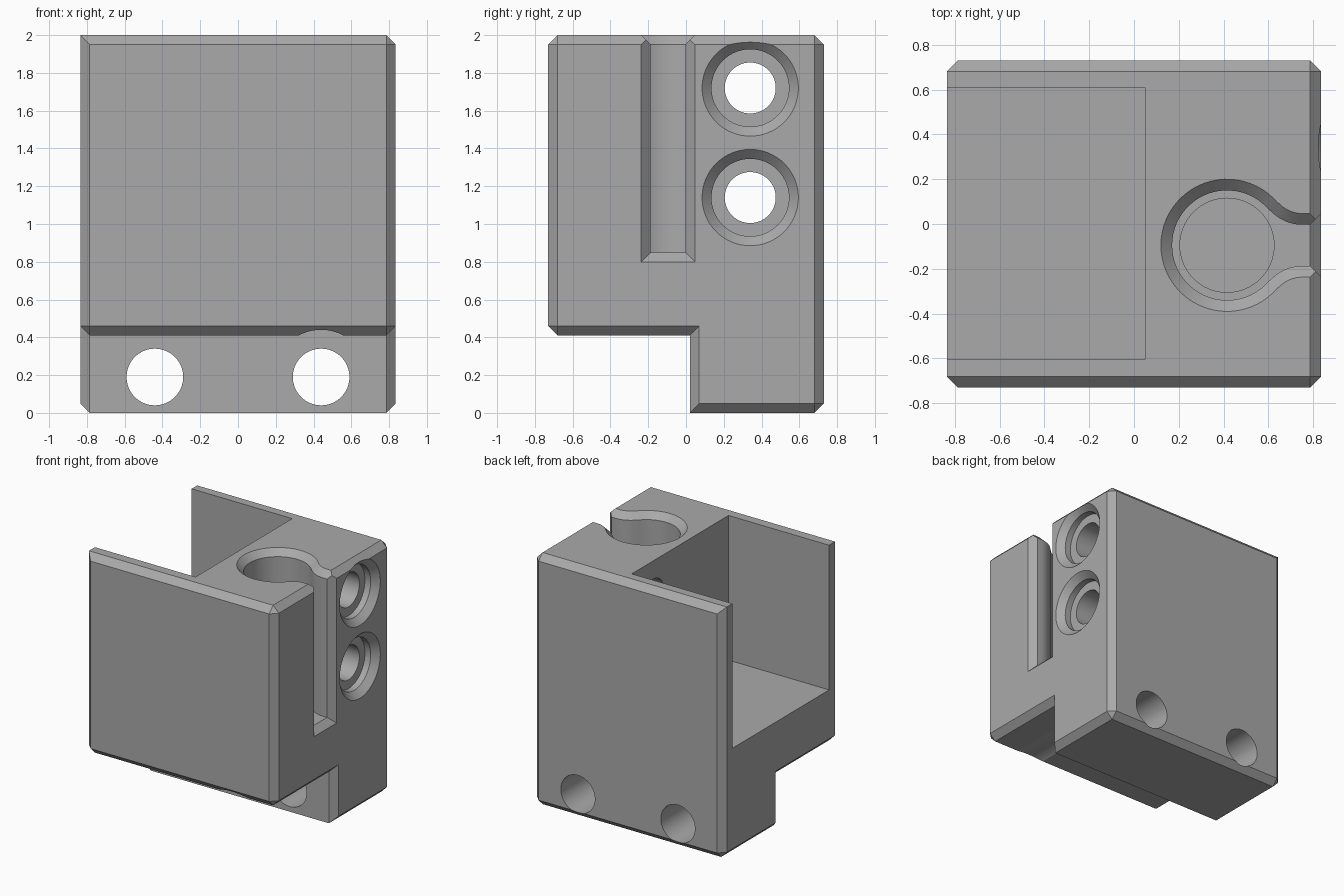
import bpy, bmesh
from math import sin, cos, pi, atan2, hypot

old = bpy.data.objects.get("Cube")
if old:
    bpy.data.objects.remove(old, do_unlink=True)

metal = bpy.data.materials.new("plain_grey")
metal.use_nodes = True
GREY = (0.4, 0.4, 0.4, 1)
metal.diffuse_color = GREY
metal.node_tree.nodes["Principled BSDF"].inputs["Base Color"].default_value = GREY


def loft(name, rings):
    """Closed solid through matching rings of points."""
    bm = bmesh.new()
    loops = [[bm.verts.new(p) for p in ring] for ring in rings]
    n = len(loops[0])
    for a, b in zip(loops, loops[1:]):
        for i in range(n):
            j = (i + 1) % n
            bm.faces.new((a[i], a[j], b[j], b[i]))
    bm.faces.new(loops[0])
    bm.faces.new(loops[-1])
    bmesh.ops.remove_doubles(bm, verts=bm.verts, dist=1e-5)
    bmesh.ops.recalc_face_normals(bm, faces=bm.faces)
    mesh = bpy.data.meshes.new(name)
    bm.to_mesh(mesh)
    bm.free()
    mesh.materials.append(metal)
    obj = bpy.data.objects.new(name, mesh)
    bpy.context.collection.objects.link(obj)
    return obj


def turned(name, axis, centre, steps, sides=64):
    """Round solid along an axis from (position, radius) steps."""
    u, v = centre
    rings = []
    for pos, r in steps:
        ring = []
        for i in range(sides):
            p = [u + r * cos(2 * pi * i / sides), v + r * sin(2 * pi * i / sides)]
            p.insert("xyz".index(axis), pos)
            ring.append(p)
        rings.append(ring)
    return loft(name, rings)


def box(name, x0, x1, y0, y1, z0, z1):
    base = [(x0, y0), (x1, y0), (x1, y1), (x0, y1)]
    return loft(name, [[(x, y, z) for x, y in base] for z in (z0, z1)])


# Main block: stepped side profile with chamfered ends
W, C = 0.835, 0.05
side = [(-.68, .41), (-.73, .46), (-.73, 1.95), (-.68, 2), (.68, 2),
        (.73, 1.95), (.73, C), (.68, 0), (.02, 0), (.02, .41)]


def end_cap(y, z, top):
    if z < C:
        z = C
    elif z == .41:
        z = .46
    elif z > 1.9:
        z = top
    if y == .02:
        y += C
    return max(-.68, min(.68, y)), z


body = loft("mounting_block", [
    [(-W, *end_cap(y, z, 2)) for y, z in side],
    [(-W + C, y, z) for y, z in side],
    [(W - C, y, z) for y, z in side],
    [(W, *end_cap(y, z, 1.95)) for y, z in side]])

# Deep pocket open to the top and the right side
cutters = [box("pocket_cutter", -1, .05, -.605, .61, .85, 2.2)]

# Counterbored screw holes in the left side
for z in (1.72, 1.14):
    cutters.append(turned("screw_hole_cutter", "x", (.34, z),
                          [(-.1, .135), (W - .1, .135), (W - .1, .205),
                           (W - C, .205), (W + .02, .275)]))

# Round holes through the foot, and the clearance groove over one of them
for x in (-.44, .44):
    cutters.append(turned("foot_hole_cutter", "y", (x, .19), [(-.2, .15), (1, .15)]))
cutters.append(turned("groove_cutter", "y", (.44, .19), [(-1, .25), (.02, .25)]))

# Keyhole socket: round bore blended into a narrow slot
CX, CY, R, H, FX, F = .415, -.095, .245, .092, .335, .19
A = atan2(H + F, FX)


def keyhole(grow, z):
    half = []
    for i in range(25):
        a = pi + (A - pi) * i / 24
        half.append((CX + (R + grow) * cos(a), (R + grow) * sin(a)))
    for i in range(1, 13):
        a = pi + A + (pi / 2 - A) * i / 12
        half.append((CX + FX + (F - grow) * cos(a), H + F + (F - grow) * sin(a)))
    half.append((1, H + grow))
    pts = half + [(x, -y) for x, y in reversed(half[1:])]
    return [(x, CY + y, z) for x, y in pts]


cutters.append(loft("keyhole_cutter", [keyhole(0, .85), keyhole(0, 1.95), keyhole(.07, 2.02)]))
cutters.append(turned("socket_floor_cutter", "z", (CX, CY), [(.65, .21), (.9, .21)]))

# Flared mouth of the slot
mouth = []
for x, g in ((W - C, 0), (W + .02, .07)):
    mouth.append([(x, CY - H - g, .85 - g), (x, CY + H + g, .85 - g),
                  (x, CY + H + g, 2.2), (x, CY - H - g, 2.2)])
cutters.append(loft("slot_mouth_cutter", mouth))

# Cut everything, then drop the cutters
bpy.context.view_layer.objects.active = body
for cutter in cutters:
    cutter.hide_render = True
    mod = body.modifiers.new("cut", "BOOLEAN")
    mod.operation = "DIFFERENCE"
    mod.solver = "EXACT"
    mod.object = cutter
    bpy.ops.object.modifier_apply(modifier=mod.name)
for cutter in cutters:
    bpy.data.objects.remove(cutter, do_unlink=True)

bpy.ops.object.select_all(action="DESELECT")
body.select_set(True)
bpy.ops.object.shade_smooth_by_angle(angle=pi / 6)
